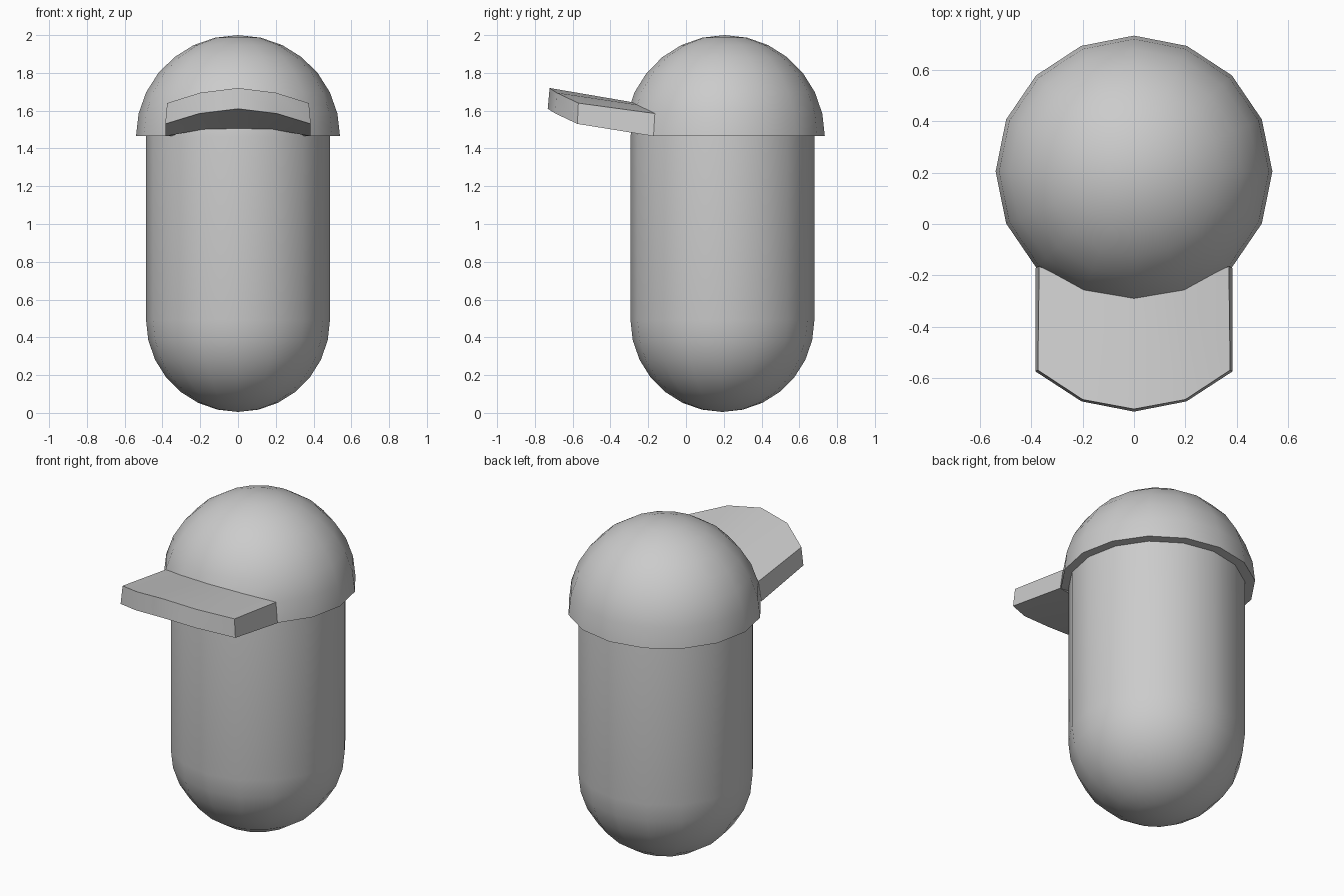
import bpy, bmesh
from math import sin, cos, pi

if "Cube" in bpy.data.objects:
    bpy.data.objects.remove(bpy.data.objects["Cube"])

SIDES, RINGS = 16, 7


def finish(bm, name):
    bmesh.ops.recalc_face_normals(bm, faces=bm.faces)
    me = bpy.data.meshes.new(name)
    bm.to_mesh(me)
    bm.free()
    ob = bpy.data.objects.new(name, me)
    bpy.context.collection.objects.link(ob)
    bpy.ops.object.select_all(action='DESELECT')
    ob.select_set(True)
    bpy.context.view_layer.objects.active = ob
    bpy.ops.object.shade_smooth_by_angle(angle=pi / 6)
    return ob


def ring(bm, cy, rx, ry, z):
    """Ring of vertices; vertex 0 points to the front (-y)."""
    return [bm.verts.new((rx * sin(2 * pi * i / SIDES), cy - ry * cos(2 * pi * i / SIDES), z))
            for i in range(SIDES)]


def bridge(bm, a, b, closed=True):
    n = len(a)
    for i in range(n if closed else n - 1):
        j = (i + 1) % n
        bm.faces.new((a[i], a[j], b[j], b[i]))


def fan(bm, loop, tip):
    t = bm.verts.new(tip)
    for i in range(len(loop)):
        bm.faces.new((loop[i], loop[(i + 1) % len(loop)], t))


angles = [k * pi / 2 / RINGS for k in range(RINGS)]

# Body: capsule
bm = bmesh.new()
r, cy, lo, hi = 0.487, 0.193, 0.492, 1.46
profile = [(r * cos(a), lo - r * sin(a)) for a in reversed(angles)]
profile += [(r * cos(a), hi + r * sin(a)) for a in angles]
loops = [ring(bm, cy, p, p, z) for p, z in profile]
for a, b in zip(loops, loops[1:]):
    bridge(bm, a, b)
fan(bm, loops[0], (0, cy, lo - r))
fan(bm, loops[-1], (0, cy, hi + r))
finish(bm, "body")

# Cap dome: half sphere with a rim raised at the front, above the brim
bm = bmesh.new()
cy, base = 0.205, 1.465
loops = [ring(bm, cy, 0.46, 0.45, base)]
loops += [ring(bm, cy, 0.54 * cos(a), 0.53 * cos(a), base + 0.535 * sin(a)) for a in angles]
for lp in loops[:2]:
    for i, dz in ((0, 0.085), (1, 0.065), (-1, 0.065)):
        lp[i].co.z += dz
for a, b in zip(loops, loops[1:]):
    bridge(bm, a, b)
fan(bm, loops[-1], (0, cy, 2.0))
finish(bm, "cap_dome")

# Brim: arched slab, half rows mirrored across x
half_rows = [
    [(0, -.285, 1.645), (.19, -.25, 1.63), (.37, -.165, 1.585)],    # top, at the dome
    [(0, -.722, 1.72), (.2, -.685, 1.695), (.375, -.57, 1.64)],     # top, front edge
    [(0, -.732, 1.61), (.205, -.692, 1.585), (.385, -.575, 1.53)],  # underside, front edge
    [(0, -.285, 1.505), (.19, -.245, 1.5), (.385, -.172, 1.465)],   # underside, at the body
]
bm = bmesh.new()
rows = []
for h in half_rows:
    full = [(-x, y, z) for x, y, z in reversed(h[1:])] + h
    rows.append([bm.verts.new(p) for p in full])
for k in range(4):
    bridge(bm, rows[k], rows[(k + 1) % 4], closed=False)
for e in (0, -1):
    bm.faces.new([row[e] for row in rows])
finish(bm, "cap_brim")
